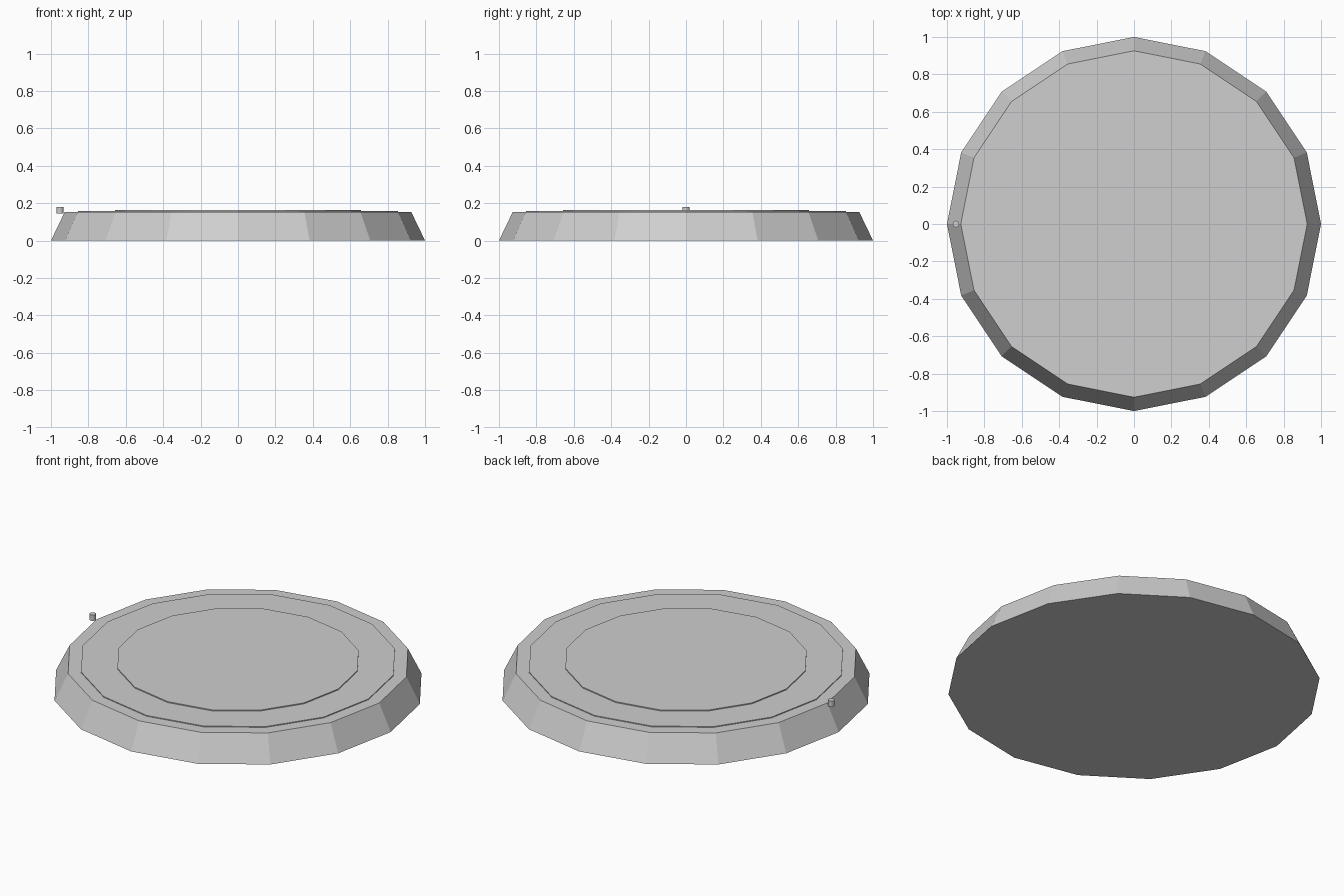
import bpy
import math

if "Cube" in bpy.data.objects:
    bpy.data.objects.remove(bpy.data.objects["Cube"])

grey = bpy.data.materials.new("light_grey")
grey.diffuse_color = (0.62, 0.62, 0.62, 1.0)
grey.use_nodes = True
grey.node_tree.nodes["Principled BSDF"].inputs["Base Color"].default_value = grey.diffuse_color


def frustum(name, r_bottom, r_top, z0, z1, sides, x=0.0):
    """Flat-shaded prism or tapered disc with a corner on the x axis."""
    bpy.ops.mesh.primitive_cone_add(
        vertices=sides, radius1=r_bottom, radius2=r_top, depth=z1 - z0,
        location=(x, 0, (z0 + z1) / 2))
    obj = bpy.context.object
    obj.name = name
    obj.data.materials.append(grey)
    return obj


# Tapered sixteen-sided body
frustum("base", 1.0, 0.926, 0.0, 0.153, 16)

# Two thin raised plates stacked on the top
frustum("outer_top_plate", 0.855, 0.855, 0.150, 0.158, 16)
frustum("inner_top_plate", 0.657, 0.657, 0.155, 0.164, 16)

# Small peg beside the rim
frustum("rim_peg", 0.018, 0.018, 0.145, 0.179, 12, x=-0.952)
